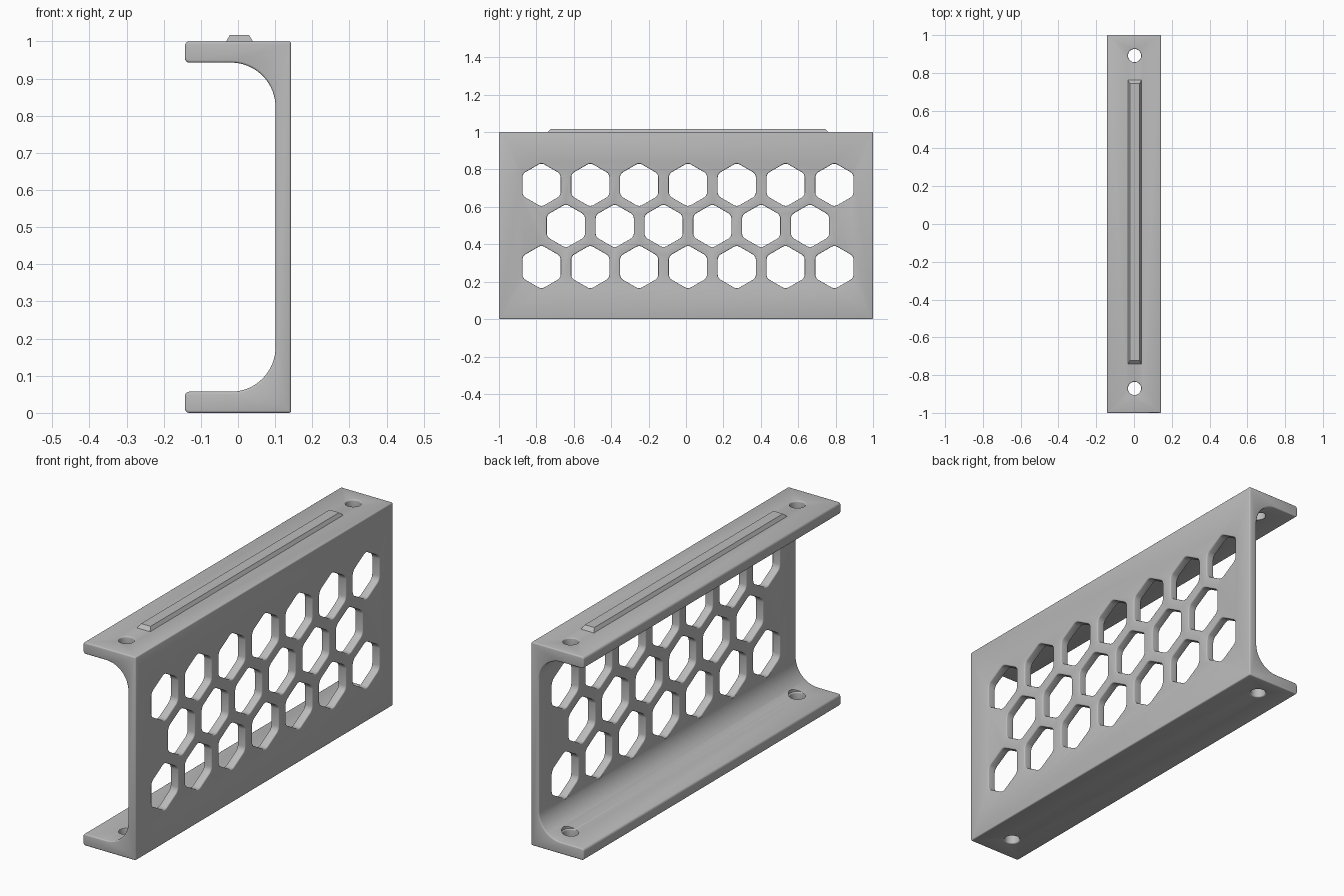
import bpy
import bmesh
from math import sin, cos, pi, radians, sqrt
from mathutils import Vector

cube = bpy.data.objects.get("Cube")
if cube:
    bpy.data.objects.remove(cube, do_unlink=True)

HALF_W, HALF_L, HEIGHT = 0.143, 1.0, 1.0
WEB_X, FLANGE, FILLET, TIP = 0.101, 0.057, 0.12, 0.012
EDGE = 0.006
MID_Y = 0.0105      # hole pattern and rib sit slightly off centre

grey = bpy.data.materials.new("Plain grey")
grey.use_nodes = True
GREY = (0.5, 0.5, 0.5, 1)
grey.diffuse_color = GREY
grey.node_tree.nodes["Principled BSDF"].inputs["Base Color"].default_value = GREY


def make_object(name, bm):
    bmesh.ops.recalc_face_normals(bm, faces=bm.faces)
    mesh = bpy.data.meshes.new(name)
    bm.to_mesh(mesh)
    bm.free()
    obj = bpy.data.objects.new(name, mesh)
    bpy.context.collection.objects.link(obj)
    mesh.materials.append(grey)
    return obj


def activate(obj):
    bpy.ops.object.select_all(action='DESELECT')
    obj.select_set(True)
    bpy.context.view_layer.objects.active = obj


def loft(bm, rings):
    """Skin a stack of closed rings and cap both ends."""
    loops = [[bm.verts.new(p) for p in ring] for ring in rings]
    for a, b in zip(loops, loops[1:]):
        for i in range(len(a)):
            j = (i + 1) % len(a)
            bm.faces.new((a[i], a[j], b[j], b[i]))
    bm.faces.new(loops[0])
    bm.faces.new(loops[-1])


def arc(cx, cz, r, start, end, steps):
    return [(cx + r * cos(radians(start + (end - start) * i / steps)),
             cz + r * sin(radians(start + (end - start) * i / steps)))
            for i in range(steps + 1)]


def outline(corner_dist, r):
    """Six rounded corners; a circle when corner_dist is zero."""
    return [(corner_dist * cos(k * pi / 3) + r * cos(k * pi / 3 + radians(t)),
             corner_dist * sin(k * pi / 3) + r * sin(k * pi / 3 + radians(t)))
            for k in range(6) for t in (-24, -12, 0, 12, 24)]


def add_cutter(bm, place, corner_dist, r, low, high, flare):
    """Hole cutter from low to high with rounded, flared mouths."""
    stations = [(low - 0.03, flare)]
    quarter = [(flare * (1 - sin(t * pi / 8)), flare * (1 - cos(t * pi / 8)))
               for t in (4, 3, 2, 1, 0)]
    stations += [(low + d, o) for d, o in quarter]
    stations += [(high - d, o) for d, o in reversed(quarter)]
    stations += [(high + 0.03, flare)]
    loft(bm, [[place(u, v, d) for u, v in outline(corner_dist, r + o)]
              for d, o in stations])


# Channel body: half profile of the lower flange, mirrored for the upper one
lower = [(HALF_W, 0)]
lower += arc(-HALF_W + TIP, TIP, TIP, 270, 180, 4)
lower += arc(-HALF_W + TIP, FLANGE - TIP, TIP, 180, 90, 4)
lower += arc(WEB_X - FILLET, FLANGE + FILLET, FILLET, 270, 360, 18)
profile = lower + [(x, HEIGHT - z) for x, z in reversed(lower)]
bm = bmesh.new()
loft(bm, [[(x, y, z) for x, z in profile] for y in (-HALF_L, HALF_L)])
body = make_object("channel_bracket", bm)
activate(body)
bevel = body.modifiers.new("Edges", 'BEVEL')
bevel.width = EDGE
bevel.segments = 3
bevel.limit_method = 'ANGLE'
bevel.angle_limit = radians(40)
bpy.ops.object.modifier_apply(modifier=bevel.name)

# Honeycomb holes through the web
bm = bmesh.new()
HEX_APOTHEM, HEX_ROUND, PITCH = 0.102, 0.035, 0.261
corner = (HEX_APOTHEM - HEX_ROUND) * 2 / sqrt(3)
for row, count in ((-1, 7), (0, 6), (1, 7)):
    for i in range(count):
        cy = MID_Y + (i - (count - 1) / 2) * PITCH
        cz = 0.498 + row * 0.22
        add_cutter(bm, lambda u, v, d: Vector((d, cy + v, cz + u)),
                   corner, HEX_ROUND, WEB_X, HALF_W, EDGE)

# Screw holes through both flanges
for side in (-1, 1):
    cy = MID_Y + side * 0.881
    for low, high in ((0, FLANGE + 0.003), (HEIGHT - FLANGE - 0.003, HEIGHT)):
        add_cutter(bm, lambda u, v, d: Vector((0.003 + u, cy + v, d)),
                   0, 0.035, low, high, EDGE)
cutter = make_object("hole_cutter", bm)
cutter.hide_render = True
cut = body.modifiers.new("Holes", 'BOOLEAN')
cut.operation = 'DIFFERENCE'
cut.solver = 'EXACT'
cut.object = cutter
activate(body)
bpy.ops.object.modifier_apply(modifier=cut.name)
bpy.data.objects.remove(cutter, do_unlink=True)
bpy.ops.object.shade_smooth_by_angle(angle=radians(32))

# Tapered locating rib on the top flange
bm = bmesh.new()
rings = []
for z, hx, hy in ((HEIGHT - 0.005, 0.036, 0.751), (HEIGHT, 0.036, 0.751),
                  (HEIGHT + 0.017, 0.026, 0.733)):
    rings.append([(0.004 + sx * hx, MID_Y + sy * hy, z)
                  for sx, sy in ((-1, -1), (1, -1), (1, 1), (-1, 1))])
loft(bm, rings)
make_object("top_rib", bm)
